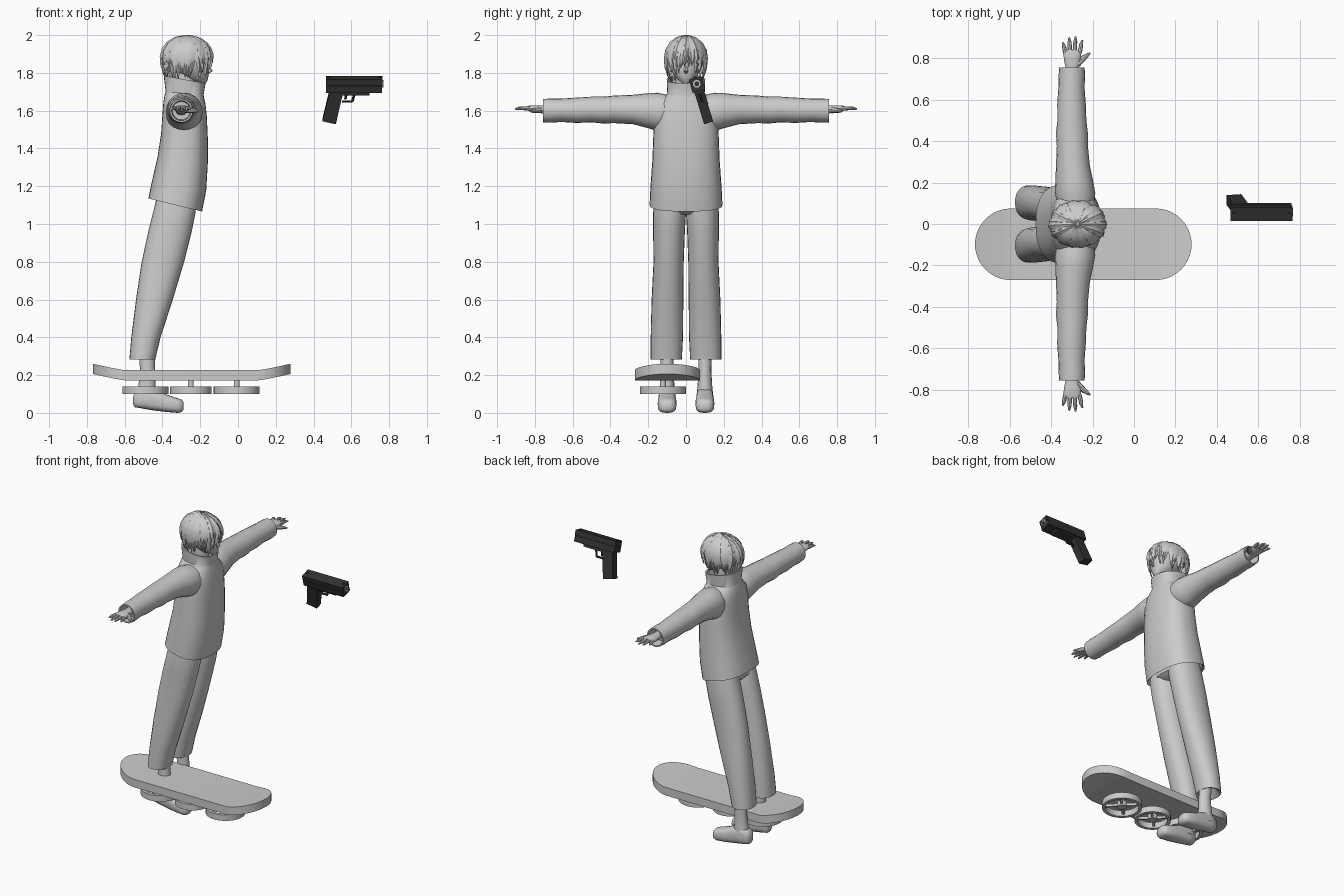
import bpy, bmesh, math, random
from mathutils import Vector, Matrix

if "Cube" in bpy.data.objects:
    bpy.data.objects.remove(bpy.data.objects["Cube"])

random.seed(4)


def material(name, value):
    m = bpy.data.materials.new(name)
    m.diffuse_color = (value, value, value, 1)
    m.use_nodes = True
    m.node_tree.nodes["Principled BSDF"].inputs["Base Color"].default_value = m.diffuse_color
    return m


GREY = material("plain grey", 0.6)
BLACK = material("gun black", 0.033)


def finish(name, bm, mat=GREY, angle=40):
    bmesh.ops.recalc_face_normals(bm, faces=bm.faces)
    me = bpy.data.meshes.new(name)
    bm.to_mesh(me)
    bm.free()
    me.materials.append(mat)
    ob = bpy.data.objects.new(name, me)
    bpy.context.collection.objects.link(ob)
    bpy.ops.object.select_all(action='DESELECT')
    ob.select_set(True)
    bpy.context.view_layer.objects.active = ob
    bpy.ops.object.shade_smooth_by_angle(angle=math.radians(angle))
    return ob


def ring(c, u, v, n=24, p=2.0):
    """Superellipse loop around c with half axes u and v."""
    c, u, v = Vector(c), Vector(u), Vector(v)
    pts = []
    for i in range(n):
        a = math.tau * i / n
        ca, sa = math.cos(a), math.sin(a)
        pts.append(c + u * math.copysign(abs(ca) ** (2 / p), ca)
                   + v * math.copysign(abs(sa) ** (2 / p), sa))
    return pts


def add_loft(bm, rings, caps=True, closed=False):
    vs = [[bm.verts.new(q) for q in r] for r in rings]
    n = len(vs[0])
    pairs = list(zip(vs, vs[1:])) + ([(vs[-1], vs[0])] if closed else [])
    for a, b in pairs:
        for i in range(n):
            bm.faces.new((a[i], a[(i + 1) % n], b[(i + 1) % n], b[i]))
    if caps and not closed:
        bm.faces.new(vs[0])
        bm.faces.new(vs[-1])


def loft(name, rings, mat=GREY, angle=40, **kw):
    bm = bmesh.new()
    add_loft(bm, rings, **kw)
    return finish(name, bm, mat, angle)


def add_tube(bm, pts, radii, n=8):
    pts = [Vector(p) for p in pts]
    d = (pts[-1] - pts[0]).normalized()
    u = d.orthogonal().normalized()
    v = d.cross(u)
    add_loft(bm, [ring(p, u * r, v * r, n) for p, r in zip(pts, radii)])


def add_box(bm, x0, x1, y0, y1, z0, z1):
    add_loft(bm, [[Vector((x, y, z)) for x, y in ((x0, y0), (x1, y0), (x1, y1), (x0, y1))]
                  for z in (z0, z1)])


def leaning(xb, zb, xf, zf, hy, n=32, p=2.5):
    """Horizontal section given by its back point, front point and half width."""
    return ring(((xb + xf) / 2, 0, (zb + zf) / 2), ((xf - xb) / 2, 0, (zf - zb) / 2),
                (0, hy, 0), n, p)


# Jacket with open hem and standing collar
loft("jacket", [leaning(*s) for s in (
    (-.43, 1.20, -.20, 1.15, .165), (-.455, 1.14, -.20, 1.075, .185),
    (-.475, 1.135, -.19, 1.066, .193), (-.457, 1.22, -.168, 1.18, .188),
    (-.425, 1.36, -.160, 1.32, .178), (-.407, 1.48, -.160, 1.46, .173),
    (-.40, 1.58, -.165, 1.57, .168), (-.395, 1.645, -.172, 1.635, .152),
    (-.388, 1.685, -.180, 1.67, .112), (-.383, 1.70, -.182, 1.685, .099),
    (-.393, 1.785, -.172, 1.745, .102), (-.383, 1.785, -.182, 1.745, .092),
    (-.37, 1.72, -.20, 1.70, .078))])

# Trouser seat
loft("trouser_seat", [leaning(*s) for s in (
    (-.40, 1.05, -.26, 1.05, .10), (-.438, 1.085, -.225, 1.075, .165),
    (-.43, 1.20, -.21, 1.18, .165))])

for s, side in ((-1, "right"), (1, "left")):
    # Trouser leg: back x, front x, height, inner and outer width
    legs = ((-.53, -.46, .33, .05, .15), (-.56, -.45, .29, .035, .17),
            (-.575, -.438, .283, .022, .187), (-.565, -.41, .40, .016, .187),
            (-.54, -.345, .60, .014, .182), (-.51, -.285, .80, .012, .172),
            (-.475, -.245, .96, .006, .174), (-.45, -.225, 1.06, .0, .174),
            (-.43, -.22, 1.14, .01, .165))
    loft(side + "_trouser_leg", [
        ring(((b + f) / 2, s * (i + o) / 2, z), ((f - b) / 2, 0, 0), (0, (o - i) / 2, 0), 24, 2.2)
        for b, f, z, i, o in legs])
    # Ankle
    loft(side + "_ankle", [ring((x, s * .1, z), (r, 0, 0), (0, r * .85, 0), 16)
                           for x, z, r in ((-.485, .07, .055), (-.482, .14, .046),
                                           (-.478, .22, .040), (-.485, .34, .042))])
    # Shoe, back to front
    loft(side + "_shoe", [
        ring((x, s * .1, (z0 + z1) / 2), (0, w, 0), (0, 0, (z1 - z0) / 2), 20, 2.8)
        for x, z0, z1, w in ((-.555, .045, .085, .018), (-.545, .03, .115, .036),
                             (-.50, .022, .14, .044), (-.44, .012, .125, .046),
                             (-.38, .005, .097, .05), (-.32, .0, .078, .049),
                             (-.298, .004, .07, .04), (-.288, .018, .055, .024))], angle=55)
    # Sleeve with open cuff
    loft(side + "_sleeve", [
        ring((x, s * y, z), (rx, 0, 0), (0, 0, rz), 20)
        for y, x, z, rx, rz in (
            (.08, -.28, 1.595, .085, .085), (.15, -.285, 1.593, .098, .102),
            (.20, -.288, 1.60, .092, .093), (.28, -.295, 1.606, .082, .078),
            (.38, -.298, 1.607, .075, .073), (.44, -.30, 1.603, .077, .071),
            (.50, -.30, 1.606, .070, .068), (.58, -.302, 1.602, .069, .067),
            (.66, -.302, 1.602, .063, .062), (.72, -.30, 1.60, .064, .064),
            (.757, -.30, 1.60, .061, .062), (.757, -.30, 1.60, .052, .053),
            (.69, -.30, 1.60, .047, .048))])
    # Hand: wrist, palm, four fingers and thumb
    bm = bmesh.new()
    add_loft(bm, [ring((x, s * y, z), (rx, 0, 0), (0, 0, rz), 14, 2.4)
                  for y, x, z, rx, rz in (
                      (.68, -.30, 1.602, .030, .026), (.75, -.30, 1.605, .029, .022),
                      (.79, -.298, 1.61, .040, .019), (.825, -.298, 1.612, .043, .016),
                      (.84, -.298, 1.612, .038, .011))])
    for x, tip, dx in ((-.263, .888, .014), (-.286, .906, .004),
                       (-.309, .902, -.004), (-.331, .878, -.014)):
        add_tube(bm, [(x, s * .825, 1.612), (x + dx * .6, s * (tip * .7 + .825 * .3), 1.613),
                      (x + dx, s * tip, 1.609)], (.0115, .0095, .004))
    add_tube(bm, [(-.275, s * .775, 1.605), (-.24, s * .805, 1.60), (-.212, s * .826, 1.597)],
             (.019, .013, .005))
    finish(side + "_hand", bm)

# Neck and head, chin to crown
loft("neck", [ring((x, 0, z), (.058, 0, 0), (0, .055, 0), 16)
              for x, z in ((-.285, 1.66), (-.28, 1.83))])
loft("head", [leaning(b, z + .02, f, z, w, 24, 2.1) for b, f, z, w in (
    (-.26, -.175, 1.742, .022), (-.30, -.162, 1.757, .045), (-.345, -.155, 1.79, .072),
    (-.37, -.15, 1.83, .088), (-.38, -.152, 1.87, .094), (-.375, -.165, 1.92, .09),
    (-.33, -.21, 1.965, .05))])
bm = bmesh.new()
add_tube(bm, [(-.160, 0, 1.84), (-.145, 0, 1.81), (-.158, 0, 1.797)], (.006, .012, .006), 6)
finish("nose", bm)

# Hair: scalp cap plus pointed overlapping locks
CX, CZ = -.272, 1.885


def scalp(az, t, lift):
    """Point at azimuth az; t 0..1 crown to brow level, beyond 1 hangs down."""
    a = min(t, 1) * math.pi / 2
    drop = max(t - 1, 0)
    k = math.sin(a) * lift * (1 - .18 * drop * drop)
    return Vector((CX + .131 * k * math.cos(az), .108 * k * math.sin(az),
                   CZ + .108 * math.cos(a) * lift - .115 * drop))


loft("hair_cap", [[scalp(math.tau * i / 28, t, .97) for i in range(28)]
                  for t in (.05, .25, .45, .65, .85, 1.0)])
bm = bmesh.new()
for layer, (count, start, lift, short) in enumerate(((30, .5, 1.0, 0), (24, .25, 1.03, .2),
                                                     (14, .04, 1.055, .5))):
    for i in range(count):
        az = math.tau * (i + .5 * layer) / count + random.uniform(-.06, .06)
        front = max(0, math.cos(az)) ** 2
        end = 2.06 - .5 * front - short + random.uniform(-.13, .1)
        half = math.pi / count * 1.35
        sway = random.uniform(-.18, .18)
        rows = []
        for j in range(7):
            f = j / 6
            t = start + (end - start) * f
            w = half * (1 - f ** 2.2) + .008
            a = az + sway * f * f
            up = lift + .03 * f * (1 - layer * .2)
            rows.append([scalp(a - w, t, up - .02), scalp(a, t, up + .025),
                         scalp(a + w, t, up - .02), scalp(a, t, up - .035)])
        add_loft(bm, rows)
finish("hair_locks", bm, angle=35)

# Hoverboard deck: capsule plan with upturned ends
X0, X1, HW, YC = -.768, .278, .173, -.098
rows = []
steps = [HW * (1 - math.cos(math.pi / 2 * k / 10)) for k in range(11)]
for x in [X0 + d for d in steps] + [X1 - d for d in reversed(steps)]:
    d = min(x - X0, X1 - x)
    h = max(.012, math.sqrt(max(0, HW ** 2 - (HW - min(d, HW)) ** 2)))
    z = .172 + .034 * max(0, 1 - d / .17) ** 1.15
    rows.append([Vector((x, YC - h, z)), Vector((x, YC + h, z)),
                 Vector((x, YC + h, z + .054)), Vector((x, YC - h, z + .054))])
loft("board_deck", rows, angle=35)

# Three hover fans: outer ring, hub, crossed spokes and stem
for i, (x, r) in enumerate(((-.49, .122), (-.25, .111), (-.007, .122))):
    bm = bmesh.new()
    c = (x, -.122)
    add_loft(bm, [ring((*c, z), (q, 0, 0), (0, q, 0), 36)
                  for q, z in ((r, .10), (r, .14), (r - .02, .14), (r - .02, .10))], closed=True)
    add_tube(bm, [(*c, .105), (*c, .138)], (.03, .03), 16)
    add_tube(bm, [(*c, .13), (*c, .18)], (.016, .016), 12)
    for k in range(4):
        a = math.pi / 4 + k * math.pi / 2
        end = (c[0] + (r - .01) * math.cos(a), c[1] + (r - .01) * math.sin(a), .12)
        add_tube(bm, [(*c, .12), end], (.011, .011), 4)
    finish("hover_fan_%d" % (i + 1), bm)

# Pistol, built upright and then rolled so the grip swings outward
bm = bmesh.new()
add_box(bm, .465, .765, -.034, .034, .0, .034)
add_box(bm, .465, .762, -.035, .035, -.04, -.001)
add_box(bm, .53, .695, -.026, .026, -.056, -.038)
for x in (.475, .745):
    add_box(bm, x, x + .012, -.006, .006, .032, .040)
add_loft(bm, [[Vector((x, y, z)) for x, z in ((.485, -.035), (.562, -.035),
                                              (.55, -.07), (.518, -.216), (.447, -.2))]
              for y in (-.025, .025)])
for a, b in (((.55, -.098), (.605, -.098)), ((.605, -.098), (.618, -.05)),
             ((.575, -.05), (.568, -.085))):
    add_tube(bm, [(a[0], 0, a[1]), (b[0], 0, b[1])], (.007, .007), 6)
pistol = finish("pistol", bm, BLACK, 30)
bm = bmesh.new()
add_loft(bm, [ring((x, 0, .0), (0, q, 0), (0, 0, q), 20)
              for x, q in ((.76, .02), (.769, .02), (.769, .013), (.76, .013))], closed=True)
muzzle = finish("muzzle_ring", bm)
for ob in (pistol, muzzle):
    ob.data.transform(Matrix.Translation((0, .057, 1.742)) @ Matrix.Rotation(math.radians(17), 4, 'X'))
